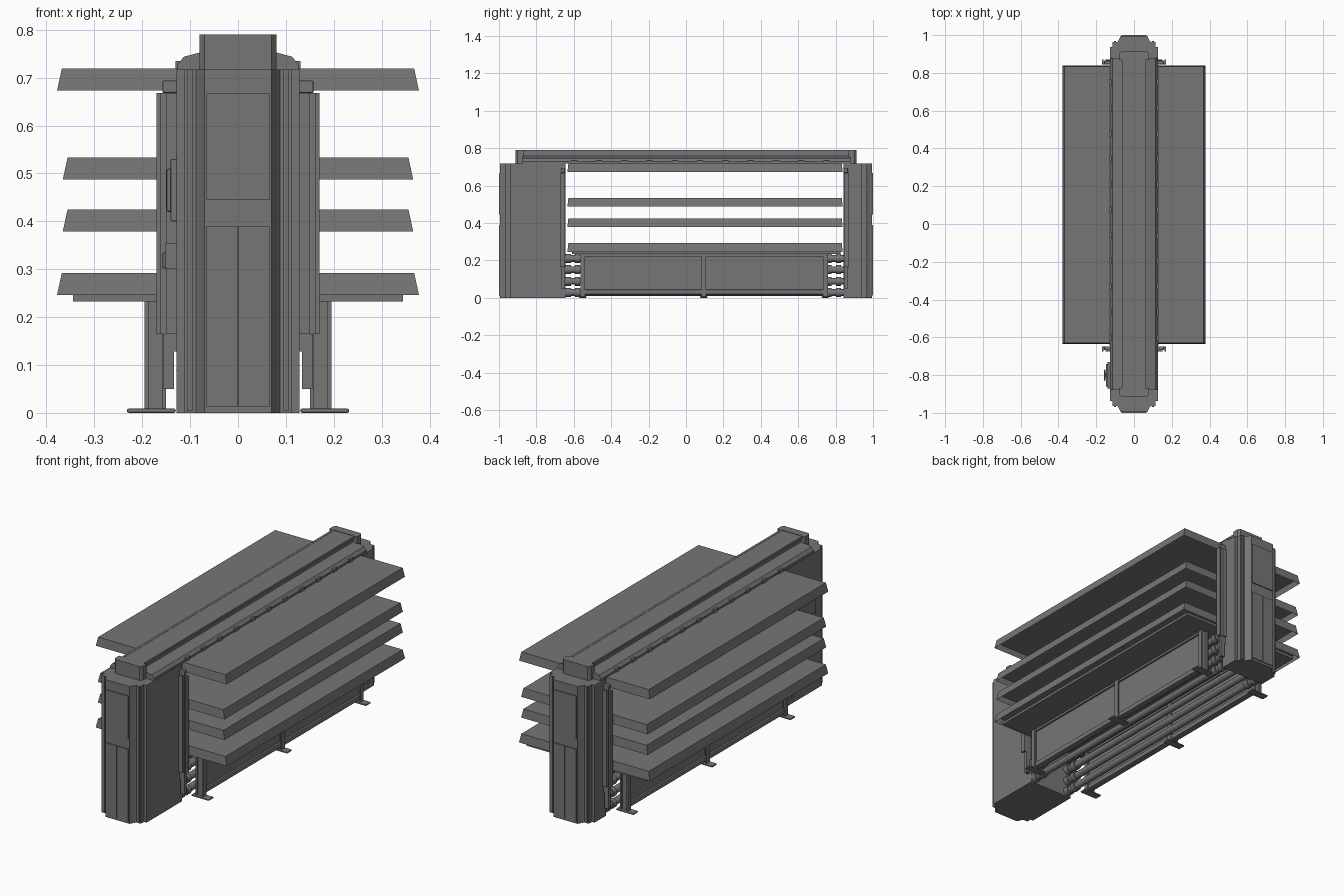
import bpy
import bmesh
from mathutils import Matrix, Vector

cube = bpy.data.objects.get("Cube")
if cube:
    bpy.data.objects.remove(cube, do_unlink=True)

GREY = (0.18, 0.18, 0.18, 1)
grey = bpy.data.materials.new("mid_grey")
grey.use_nodes = True
grey.diffuse_color = GREY
grey.node_tree.nodes["Principled BSDF"].inputs["Base Color"].default_value = GREY


def finish(name, bm):
    bmesh.ops.recalc_face_normals(bm, faces=bm.faces)
    mesh = bpy.data.meshes.new(name)
    bm.to_mesh(mesh)
    bm.free()
    mesh.materials.append(grey)
    obj = bpy.data.objects.new(name, mesh)
    bpy.context.collection.objects.link(obj)
    return obj


def box(name, x, y, z, bevel=0):
    """Box from (low, high) ranges on each axis."""
    bm = bmesh.new()
    size = [r[1] - r[0] for r in (x, y, z)]
    mid = [(r[1] + r[0]) / 2 for r in (x, y, z)]
    bmesh.ops.create_cube(bm, size=1, matrix=Matrix.Translation(mid) @ Matrix.Diagonal(size).to_4x4())
    obj = finish(name, bm)
    if bevel:
        mod = obj.modifiers.new("bevel", "BEVEL")
        mod.width, mod.segments = bevel, 2
    return obj


def span(side, a, b):
    """Range a..b on the +x or -x side."""
    return tuple(sorted((side * a, side * b)))


def prism(name, half, axis, low, high):
    """Symmetric profile (x, other) extruded along y or z."""
    pts = half + [(-x, v) for x, v in reversed(half)]
    bm = bmesh.new()
    verts = [bm.verts.new((x, low, v) if axis == "y" else (x, v, low)) for x, v in pts]
    face = bm.faces.new(verts)
    top = bmesh.ops.extrude_face_region(bm, geom=[face])["geom"]
    move = Vector((0, high - low, 0) if axis == "y" else (0, 0, high - low))
    bmesh.ops.translate(bm, verts=[g for g in top if isinstance(g, bmesh.types.BMVert)], vec=move)
    return finish(name, bm)


def pipe(name, x, z, y, radius):
    bm = bmesh.new()
    place = Matrix.Translation((x, sum(y) / 2, z)) @ Matrix.Rotation(1.5708, 4, "X")
    bmesh.ops.create_cone(bm, cap_ends=True, segments=20, radius1=radius, radius2=radius,
                          depth=y[1] - y[0], matrix=place)
    for f in bm.faces:
        f.smooth = len(f.verts) == 4
    return finish(name, bm)


def shelf(name, half_width, z):
    """Tray with sloped rim and hollow underside."""
    bm = bmesh.new()
    place = Matrix.Translation((0, 0.102, z + 0.023)) @ Matrix.Diagonal((2 * half_width, 1.472, 0.046)).to_4x4()
    bmesh.ops.create_cube(bm, size=1, matrix=place)
    for v in bm.verts:
        if v.co.z > z + 0.02:
            v.co.x -= 0.01 if v.co.x > 0 else -0.01
            v.co.y -= 0.005 if v.co.y > 0.1 else -0.005
    bm.normal_update()
    under = min(bm.faces, key=lambda f: f.calc_center_median().z)
    bmesh.ops.inset_region(bm, faces=[under], thickness=0.012)
    bmesh.ops.translate(bm, verts=under.verts, vec=(0, 0, 0.028))
    return finish(name, bm)


# End towers: stepped outline, screen and double doors on the outer face
for label, end, inner in (("front", -1, 0.645), ("rear", 1, 0.842)):
    outline = [(0.07, 0.995), (0.08, 0.975), (0.088, 0.963), (0.113, 0.963),
               (0.113, 0.938), (0.128, 0.938), (0.128, inner)]
    prism(label + "_tower", [(x, end * y) for x, y in outline], "z", 0, 0.717)
    face = span(end, 0.994, 1.0)
    box(label + "_screen", (-0.066, 0.066), face, (0.445, 0.667))
    for side in (-1, 1):
        box(label + "_door", span(side, 0.001, 0.066), face, (0.012, 0.39))
        # Corner trim strips and shelf guide posts
        box(label + "_corner_trim", span(side, 0.095, 0.107), span(end, 0.955, 0.968), (0.004, 0.717))
        y0 = inner + 0.003
        box(label + "_guide_flange", span(side, 0.138, 0.17), span(end, y0, y0 + 0.01), (0.165, 0.668))
        box(label + "_guide_web", span(side, 0.126, 0.15), span(end, y0, y0 + 0.026), (0.165, 0.668))
        box(label + "_guide_edge", span(side, 0.162, 0.17), span(end, y0, y0 + 0.026), (0.165, 0.668))
        box(label + "_guide_top", span(side, 0.126, 0.158), span(end, y0, y0 + 0.02), (0.668, 0.694), 0.003)
        box(label + "_guide_foot", span(side, 0.134, 0.156), span(end, y0, y0 + 0.018), (0.05, 0.165))
        box(label + "_guide_bracket", span(side, 0.126, 0.136), span(end, y0, y0 + 0.018), (0.128, 0.165))
    # Rounded cap on the beam end
    cap = [(0.07, 0.912), (0.08, 0.9), (0.08, 0.868)]
    prism(label + "_beam_cap", [(x, end * y) for x, y in cap], "z", 0.717, 0.79)

# Overhead beam with sloping shoulders
prism("top_beam", [(0.058, 0.788), (0.058, 0.758), (0.082, 0.752), (0.113, 0.744),
                   (0.126, 0.728), (0.126, 0.717)], "y", -0.875, 0.88)
for side in (-1, 1):
    box("beam_rim", span(side, 0.052, 0.064), (-0.875, 0.88), (0.776, 0.789))
    for i in range(11):
        y = -0.6 + i * 0.135
        box("beam_clip", span(side, 0.115, 0.131), (y - 0.016, y + 0.016), (0.716, 0.735))

# Shelves
for name, width, z in (("top_shelf", 0.378, 0.673), ("upper_shelf", 0.366, 0.487),
                       ("middle_shelf", 0.366, 0.379), ("bottom_shelf", 0.378, 0.246)):
    shelf(name, width, z)
box("bottom_shelf_support", (-0.345, 0.345), (-0.61, 0.825), (0.233, 0.2465))

# Base frame: panels, rails, posts and feet on both sides
for side in (-1, 1):
    box("base_panel", span(side, 0.165, 0.18), (-0.545, 0.74), (0.03, 0.233))
    box("base_top_rail", span(side, 0.155, 0.19), (-0.55, 0.745), (0.222, 0.234))
    box("base_bottom_rail", span(side, 0.155, 0.19), (-0.55, 0.745), (0.018, 0.044), 0.005)
    for y in (-0.552, 0.095, 0.745):
        box("post_web", span(side, 0.155, 0.192), (y - 0.004, y + 0.004), (0.008, 0.233))
        box("post_outer_flange", span(side, 0.187, 0.195), (y - 0.013, y + 0.013), (0.008, 0.233))
        box("post_inner_flange", span(side, 0.15, 0.158), (y - 0.013, y + 0.013), (0.008, 0.233))
        box("foot", span(side, 0.13, 0.232), (y - 0.02, y + 0.02), (0, 0.009), 0.004)
    # Pipes with couplings at each tower
    for z in (0.028, 0.088, 0.15, 0.21):
        x = side * 0.105
        pipe("long_pipe", x, z, (-0.65, 0.845), 0.018)
        for y in (-0.63, -0.58, 0.765, 0.815):
            pipe("pipe_coupling", x, z, (y - 0.014, y + 0.014), 0.024)

# Controls on the right face of the front tower
box("control_box", (-0.149, -0.126), (-0.86, -0.74), (0.42, 0.51), 0.004)
box("control_plate", (-0.141, -0.126), (-0.87, -0.73), (0.4, 0.53), 0.003)
box("control_handle", (-0.158, -0.15), (-0.83, -0.77), (0.302, 0.335), 0.003)
box("handle_mount", (-0.151, -0.126), (-0.815, -0.785), (0.302, 0.355))
